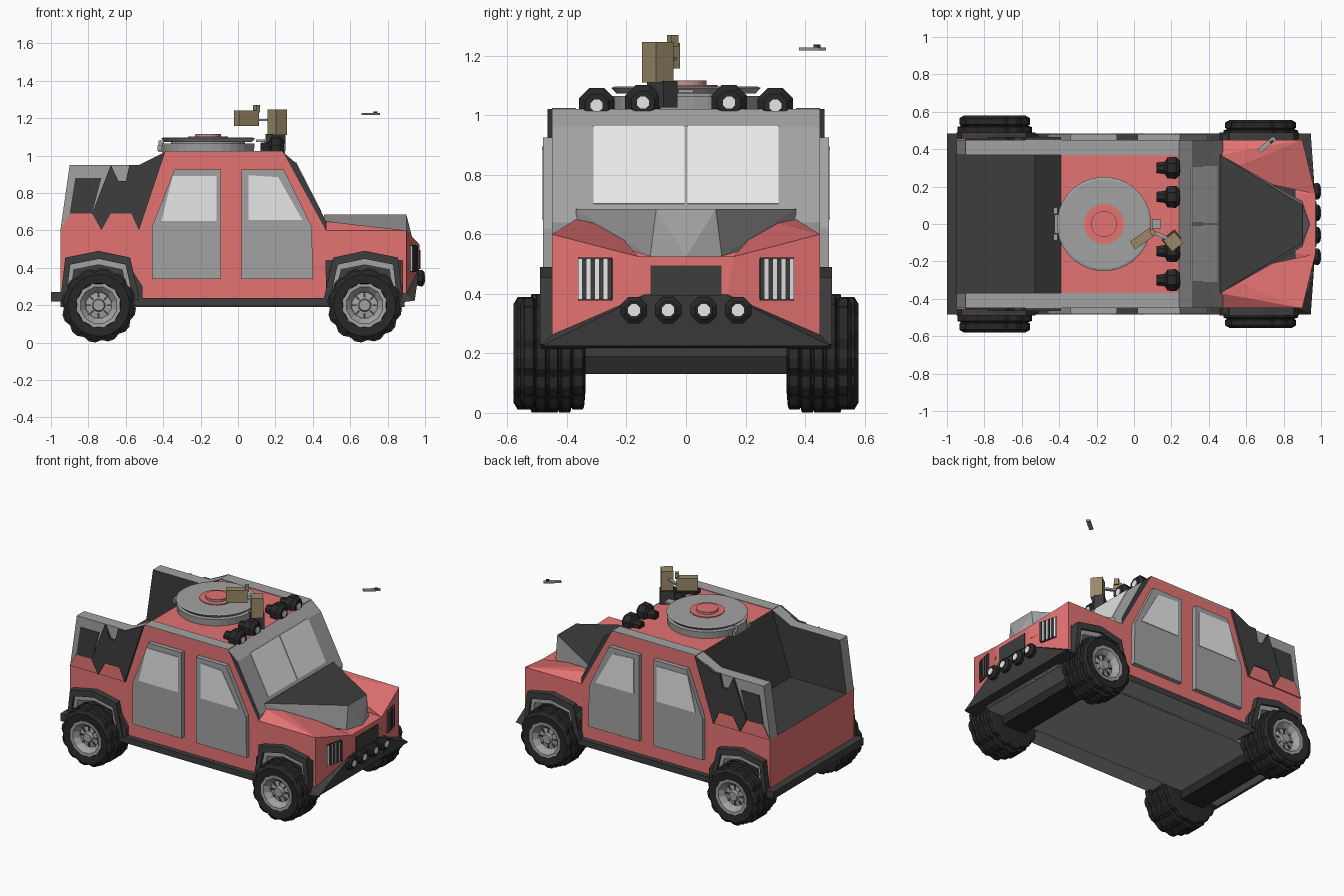
import bpy, bmesh, math
from mathutils import Vector, Matrix

if "Cube" in bpy.data.objects:
    bpy.data.objects.remove(bpy.data.objects["Cube"])


def mat(name, r, g, b):
    m = bpy.data.materials.new(name)
    m.diffuse_color = (r, g, b, 1)
    m.use_nodes = True
    m.node_tree.nodes["Principled BSDF"].inputs["Base Color"].default_value = m.diffuse_color
    return m


RED = mat("red paint", 0.78, 0.17, 0.17)
DARK = mat("dark trim", 0.047, 0.047, 0.047)
GREY = mat("grey metal", 0.36, 0.36, 0.36)
GLASS = mat("pale glass", 0.8, 0.8, 0.8)
BLACK = mat("black rubber", 0.021, 0.021, 0.021)
TAN = mat("tan metal", 0.32, 0.25, 0.14)


def finish(name, bm, mats, rule=None):
    bmesh.ops.recalc_face_normals(bm, faces=bm.faces)
    bm.normal_update()
    if rule:
        for f in bm.faces:
            f.material_index = rule(f)
    me = bpy.data.meshes.new(name)
    bm.to_mesh(me)
    bm.free()
    ob = bpy.data.objects.new(name, me)
    for m in mats if isinstance(mats, list) else [mats]:
        me.materials.append(m)
    bpy.context.collection.objects.link(ob)
    return ob


def prism(name, pts, y0, y1, mats, rule=None, both=True):
    """Side profile (x, z) extruded along y, optionally on both sides."""
    bm = bmesh.new()
    for s in (1, -1) if both else (1,):
        a = [bm.verts.new((x, s * y0, z)) for x, z in pts]
        b = [bm.verts.new((x, s * y1, z)) for x, z in pts]
        bm.faces.new(a)
        bm.faces.new(b[::-1])
        for i in range(len(pts)):
            j = (i + 1) % len(pts)
            bm.faces.new((a[i], b[i], b[j], a[j]))
    return finish(name, bm, mats, rule)


def hull(name, pts, mats, rule=None, sides=((1, -1),)):
    """Convex hull of points; each entry of sides lists the y signs hulled."""
    for signs in sides:
        bm = bmesh.new()
        for x, y, z in pts:
            for s in signs:
                bm.verts.new((x, s * y, z))
        bmesh.ops.remove_doubles(bm, verts=bm.verts[:], dist=1e-5)
        bmesh.ops.convex_hull(bm, input=bm.verts[:])
        bmesh.ops.dissolve_limit(bm, angle_limit=0.02, verts=bm.verts[:], edges=bm.edges[:])
        finish(name, bm, mats, rule)


def box(name, c, size, m, rz=0, ry=0, rule=None):
    bm = bmesh.new()
    bmesh.ops.create_cube(bm, size=1)
    bm.transform(Matrix.Translation(c) @ Matrix.Rotation(rz, 4, 'Z') @ Matrix.Rotation(ry, 4, 'Y')
                 @ Matrix.Diagonal((*size, 1)))
    return finish(name, bm, m, rule)


def lathe(name, rings, axis, n, c, m, s=1, gear=0.0):
    """Rings (position, radius, toothed) along an axis with flat caps."""
    bm = bmesh.new()
    loops = []
    for p, r, tooth in rings:
        vs = []
        for k in range(n):
            a = 2 * math.pi * (k + 0.5) / n
            q = r - (gear if tooth and k % 3 == 0 else 0)
            u, v = q * math.cos(a), q * math.sin(a)
            d = {'x': (s * p, u, v), 'y': (u, s * p, v), 'z': (u, v, s * p)}[axis]
            vs.append(bm.verts.new(Vector(c) + Vector(d)))
        loops.append(vs)
    for A, B in zip(loops, loops[1:]):
        for k in range(n):
            j = (k + 1) % n
            bm.faces.new((A[k], A[j], B[j], B[k]))
    bm.faces.new(loops[0])
    bm.faces.new(loops[-1])
    return finish(name, bm, m)


RX, FX, WZ = -0.745, 0.677, 0.2
ARCH = [(-.215, .03), (-.165, .25), (0, .285), (.175, .25), (.2, .03)]


def arch(cx, k, flip=1):
    return [(cx + flip * x * k, WZ + z * k) for x, z in ARCH]


# cabin and lower rear body with arch notch, open bed floor at z 0.6
body = [(-.95, .22)] + arch(RX, .86, -1)[::-1] + [
    (-.53, .22), (.47, .22), (.47, .6), (.24, 1.02), (-.39, 1.02), (-.53, .6), (-.95, .6)]
prism("body", body, -.45, .45, [RED, DARK],
      lambda f: int(f.calc_center_median().x < -.4 and f.calc_center_median().z > .59
                    and abs(f.normal.y) < .5 or f.normal.z < -.3), both=False)
prism("roof_side_strips", [(-.39, 1.015), (.24, 1.015), (.24, 1.024), (-.39, 1.024)], .37, .45, GREY)

# bed walls and their side panels
prism("bed_walls", [(-.95, .6), (-.9, .95), (-.53, .95), (-.39, 1.02), (-.53, .6)], .37, .45, [GREY, DARK],
      lambda f: int(f.normal.y * f.calc_center_median().y < -.1))
prism("bed_recess_panels", [(-.9, .69), (-.87, .88), (-.73, .88), (-.78, .69)], .445, .455, DARK)
prism("bed_braces", [(-.78, .69), (-.68, .95), (-.64, .865), (-.6, .865), (-.58, .95), (-.53, .95), (-.39, 1.02),
                     (-.53, .6), (-.57, .69), (-.68, .69), (-.73, .6)], .44, .465, DARK)
prism("bed_red_front", [(-.73, .6), (-.68, .69), (-.57, .69), (-.53, .6)], .445, .458, RED)
prism("bed_red_rear", [(-.95, .6), (-.9, .69), (-.78, .69), (-.73, .6)], .445, .458, RED)

# doors and windows
prism("front_doors", [(.02, .34), (.4, .34), (.395, .62), (.245, .925), (.02, .925)], .44, .48, GREY)
prism("rear_doors", [(-.46, .34), (-.09, .34), (-.09, .925), (-.34, .925), (-.46, .62)], .44, .48, GREY)
prism("front_windows", [(.055, .655), (.345, .655), (.215, .885), (.055, .895)], .478, .484, GLASS)
prism("rear_windows", [(-.41, .65), (-.115, .65), (-.115, .89), (-.35, .89)], .478, .484, GLASS)

# windscreen block and panes
prism("windscreen_frame", [(.24, 1.02), (.31, .96), (.475, .64), (.47, .6)], -.45, .45, [GREY, DARK],
      lambda f: int(abs(f.normal.y) > .5), both=False)
prism("windscreen_panes", [(.306, .965), (.311, .967), (.446, .703), (.44, .70)], .005, .31, GLASS)

# red front wings and nose
hull("front_wing", [(.46, .45, .44), (.46, .45, .6), (.46, .37, .65), (.46, .27, .65), (.9, .45, .44),
                    (.9, .45, .6), (.97, .16, .525), (.97, .16, .44), (.46, .27, .44)], RED,
     sides=((1,), (-1,)))
hull("nose", [(.88, .45, .26), (.9, .45, .26), (.9, .45, .46), (.97, .14, .40), (.97, .16, .525),
              (.86, .16, .525), (.88, .45, .46)], RED)
hull("front_skirt", [(.97, .13, .40), (.9, .455, .26), (.87, .485, .215), (.87, .455, .26),
                     (.945, .485, .225)], DARK)
box("grille", (.95, 0, .445), (.05, .24, .1), DARK)
hull("hood", [(.46, .37, .685), (.9, .1, .685), (.94, 0, .526), (.9, .12, .526), (.46, .37, .6)],
     [GREY, DARK], lambda f: int(f.normal.z > .9))

# headlamp grilles: pale bars between raised dark slats
tilt = math.atan2(.07, .29)
for s in (1, -1):
    box("lamp_grille", (.935, s * .305, .45), (.012, .115, .145), DARK, s * tilt)
    for i in range(8):
        y = .255 + i * .0143
        x = .9 + (.45 - y) * .241
        pale = i % 2
        box("lamp_bar" if pale else "lamp_slat", (x + (.004 if pale else .009), s * y, .45),
            (.01, .0143, .135), GLASS if pale else DARK, s * tilt)

# chassis with grey underside, sills, bumper and axles
box("chassis", (-.03, 0, .315), (1.84, .68, .25), [DARK, GREY], rule=lambda f: int(f.normal.z < -.5))
box("sills", (-.03, 0, .22), (1.0, .97, .04), [DARK, GREY], rule=lambda f: int(f.normal.z < -.5))
box("underfloor", (-.03, 0, .2), (1.84, .68, .01), GREY)
box("rear_bumper", (-.965, 0, .245), (.07, .97, .05), DARK)
for cx in (RX, FX):
    box("axle", (cx, 0, .175), (.17, .7, .09), BLACK)

# wheel arches: dark flare outside, grey liner inside
for cx, f, nm in ((RX, -1, "rear"), (FX, 1, "front")):
    prism(nm + "_flares", arch(cx, 1.02, f) + arch(cx, .87, f)[::-1], .40, .49, DARK)
    prism(nm + "_arch_liners", arch(cx, .88, f) + arch(cx, .76, f)[::-1], .34, .475, GREY)
prism("flare_skirts", [(.47, .2), (.5, .2), (.52, .43), (.47, .36)], .4, .48, DARK)
prism("rear_flare_skirts", [(-.51, .2), (-.56, .2), (-.6, .44), (-.51, .3)], .4, .48, DARK)

# wheels
for cx, out in ((RX, .58), (FX, .557)):
    for s in (1, -1):
        w = .337
        p = (out - w - .012) / 5
        rings = [(w, .115, 0), (w + .004, .17, 0)]
        for i in range(5):
            y = w + .006 + i * p
            edge = .19 if i in (0, 4) else .2
            rings += [(y, .182, 1), (y + .005, edge, 1), (y + p - .009, edge, 1), (y + p - .004, .182, 1)]
        rings += [(out, .165, 0), (out - .006, .118, 0), (out - .05, .11, 0)]
        lathe("tyre", rings, 'y', 36, (cx, 0, WZ), BLACK, s, gear=.013)
        lathe("rim", [(out - .06, .119, 0), (out - .003, .119, 0), (out - .004, .1, 0), (out - .03, .075, 0),
                      (out - .045, .07, 0), (out - .04, .035, 0), (out - .02, .03, 0)],
              'y', 12, (cx, 0, WZ), GREY, s)
        for i in range(8):
            a = i * math.pi / 4
            box("spoke_gap", (cx + .054 * math.cos(a), s * (out - .042), WZ + .054 * math.sin(a)),
                (.026, .008, .01), DARK, 0, -a)

# bumper lamps and roof lamps
lamps = [(.93, y, .345, .048, .07) for y in (-.175, -.06, .06, .175)]
lamps += [(.12, y, z, .064, .13) for y, z in ((-.3, 1.033), (-.145, 1.042), (.145, 1.042), (.3, 1.033))]
for x, y, z, r, d in lamps:
    lathe("lamp_housing", [(0, r * .45, 0), (d * .35, r * .55, 0), (d * .45, r * .95, 0), (d * .8, r, 0),
                           (d * .97, r * .65, 0)], 'x', 8, (x, y, z), BLACK)
    lathe("lamp_lens", [(d * .9, .022, 0), (d, .022, 0)], 'x', 8, (x, y, z), GLASS)

# roof hatch
H = (-.16, 0, 0)
lathe("hatch_ring", [(1.01, .245, 0), (1.065, .25, 0)], 'z', 32, H, GREY)
lathe("hatch_neck", [(1.06, .2, 0), (1.08, .2, 0)], 'z', 24, H, GREY)
lathe("hatch_lid", [(1.073, .235, 0), (1.092, .252, 0), (1.096, .24, 0)], 'z', 32, H, GREY)
lathe("hatch_red_disc", [(1.09, .107, 0), (1.102, .107, 0)], 'z', 24, H, RED)
lathe("hatch_knob_side", [(1.095, .07, 0), (1.111, .07, 0)], 'z', 24, H, GREY)
lathe("hatch_knob_top", [(1.108, .069, 0), (1.116, .069, 0)], 'z', 24, H, RED)
box("hatch_hinge", (-.41, 0, 1.05), (.03, .1, .06), GREY)
for y in (-.07, .07):
    box("hinge_tab", (-.42, y, 1.04), (.02, .035, .03), GREY)

# roof mounted tan boxes with bracket
box("tan_case", (.21, -.095, 1.178), (.075, .075, .135), TAN, math.radians(38))
box("tan_body", (.045, -.078, 1.2), (.13, .05, .085), TAN, math.radians(35))
box("tan_sight", (.1, -.045, 1.25), (.025, .03, .04), TAN, math.radians(35))
box("bracket_arm", (.14, -.06, 1.19), (.09, .02, .012), GREY, math.radians(-25))
box("bracket_loop", (.12, 0, 1.08), (.05, .05, .012), GREY)
box("case_stand", (.2, -.08, 1.07), (.09, .06, .09), DARK, math.radians(38))

# small loose bar floating ahead of the roof
box("loose_bar", (.71, .425, 1.222), (.11, .025, .01), GREY, math.radians(40))
box("loose_bar_knob", (.735, .44, 1.228), (.02, .012, .018), DARK, math.radians(40))
